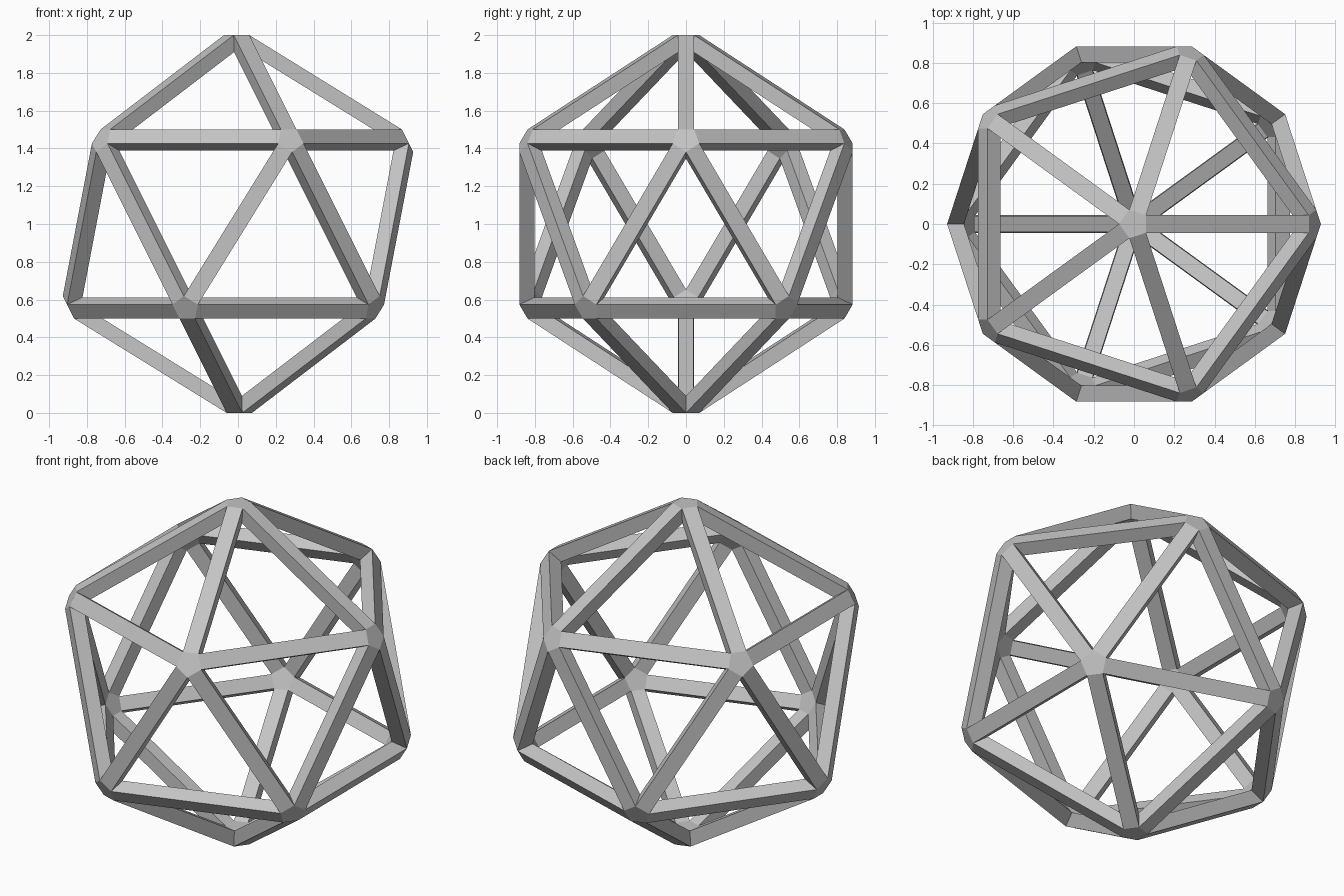
import bpy
import bmesh
from math import pi, cos, sin, sqrt
from mathutils import Vector

CAP_RADIUS = 0.074    # pentagon cap at each corner
INNER_SCALE = 0.91    # inner shell relative to outer shell
CENTRE = Vector((0, 0, 1))

cube = bpy.data.objects.get("Cube")
if cube:
    bpy.data.objects.remove(cube, do_unlink=True)

grey = bpy.data.materials.new("plain grey")
grey.use_nodes = True
colour = (0.55, 0.55, 0.55, 1)
grey.diffuse_color = colour
grey.node_tree.nodes["Principled BSDF"].inputs["Base Color"].default_value = colour

# Icosahedron corners: two poles and two staggered rings of five
h = 1 / sqrt(5)
guide = bmesh.new()
guide.verts.new((0, 0, 1))
guide.verts.new((0, 0, -1))
for i in range(5):
    a = 2 * pi * i / 5
    guide.verts.new((2 * h * cos(a), 2 * h * sin(a), h))
    guide.verts.new((2 * h * cos(a + pi / 5), 2 * h * sin(a + pi / 5), -h))
bmesh.ops.convex_hull(guide, input=guide.verts[:])
guide.verts.index_update()
guide.faces.index_update()

# One outer and one inner cap corner for every corner-and-triangle pair
bm = bmesh.new()
shells = [{}, {}]
for face in guide.faces:
    mid = face.calc_center_median()
    for v in face.verts:
        n = v.co.normalized()
        tangent = (mid - n * mid.dot(n)).normalized()
        p = v.co + tangent * CAP_RADIUS
        for shell, scale in zip(shells, (1, INNER_SCALE)):
            shell[v, face] = bm.verts.new(CENTRE + p * scale)

outer, inner = shells
for shell in shells:
    # Pentagon caps, with corners ordered around the axis
    for v in guide.verts:
        n = v.co.normalized()
        first = v.link_faces[0].calc_center_median()
        u = (first - n * first.dot(n)).normalized()
        w = n.cross(u)
        ring = sorted(v.link_faces, key=lambda f: Vector((1, 0)).angle_signed(
            Vector((f.calc_center_median().dot(u), f.calc_center_median().dot(w)))))
        bm.faces.new([shell[v, f] for f in ring])
    # Flat faces of the bars
    for e in guide.edges:
        a, b = e.verts
        f, g = e.link_faces
        bm.faces.new([shell[a, f], shell[b, f], shell[b, g], shell[a, g]])

# Bar sides around each triangular opening
for f in guide.faces:
    for e in f.edges:
        a, b = e.verts
        bm.faces.new([outer[a, f], outer[b, f], inner[b, f], inner[a, f]])

bmesh.ops.recalc_face_normals(bm, faces=bm.faces[:])
mesh = bpy.data.meshes.new("icosahedron_frame")
bm.to_mesh(mesh)
bm.free()
guide.free()
mesh.materials.append(grey)
frame = bpy.data.objects.new("icosahedron_frame", mesh)
bpy.context.collection.objects.link(frame)
